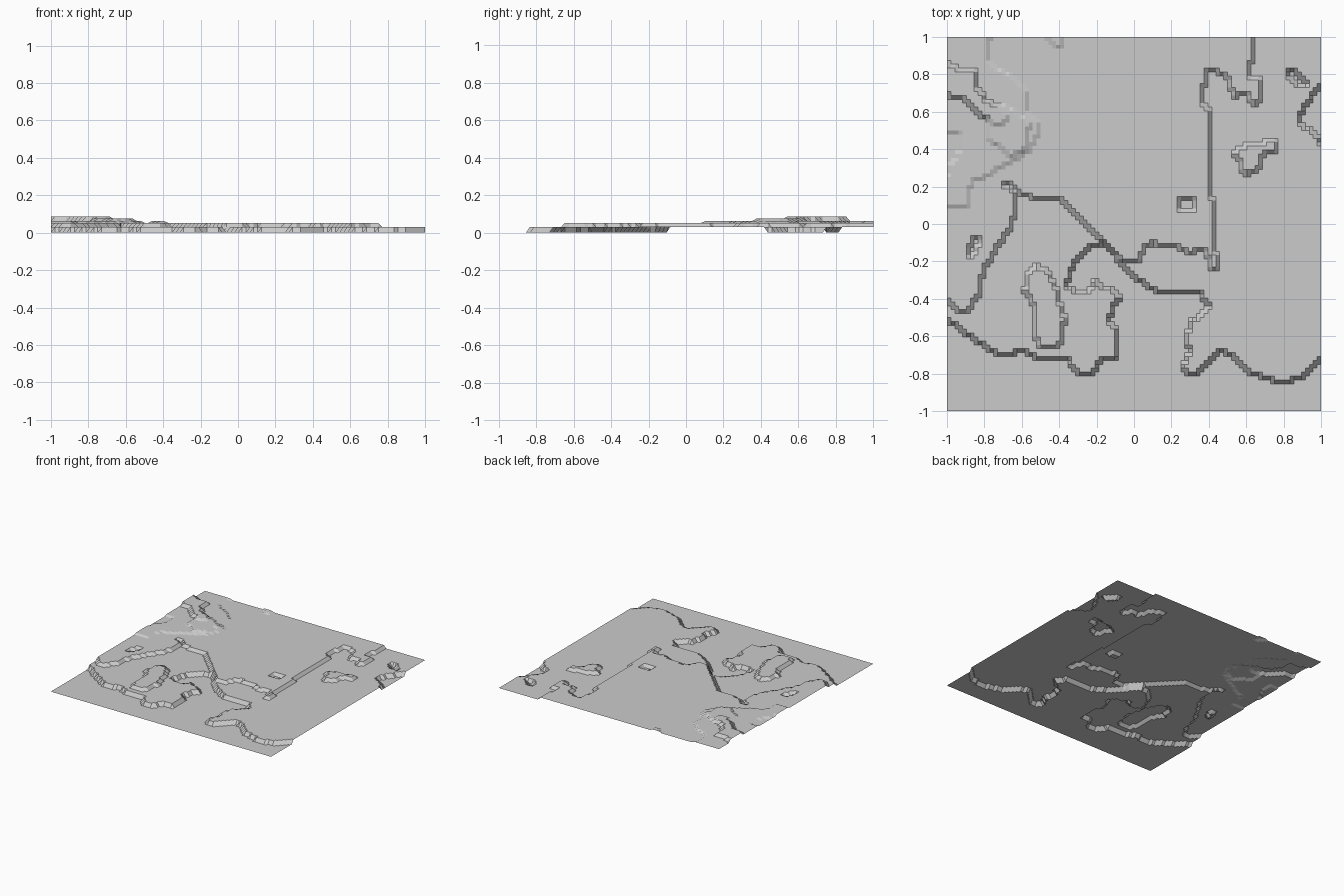
import bpy, bmesh

N = 96  # grid cells per side

# Plateau outlines (x, y), painted in order: later ones override earlier ones
lower_shelf = [(-1.1, -.46), (-1, -.51), (-.85, -.62), (-.72, -.7), (-.58, -.68), (-.52, -.71),
               (-.37, -.71), (-.29, -.8), (-.22, -.8), (-.18, -.73), (-.1, -.72), (-.1, -.55),
               (-.13, -.52), (-.12, -.44), (-.07, -.4), (-.11, -.35), (-.17, -.34), (-.2, -.3),
               (-.24, -.36), (-.37, -.35), (-.33, -.22), (-.25, -.13), (-.17, -.1), (-.1, -.17),
               (-.03, -.26), (.12, -.36), (.36, -.37), (.4, -.44), (.3, -.53), (.28, -.62),
               (.3, -.69), (.25, -.78), (.33, -.81), (.46, -.68), (.53, -.7), (.6, -.79),
               (.8, -.85), (.93, -.8), (1, -.71), (1.1, -.7), (1.1, 1.1), (-1.1, 1.1)]
upper_shelf = [(-1.1, -.4), (-1, -.41), (-.93, -.47), (-.89, -.46), (-.82, -.36), (-.81, -.25),
               (-.65, .0), (-.63, .17), (-.69, .21), (-.66, .22), (-.6, .15), (-.4, .13),
               (-.31, .06), (-.16, -.1), (-.07, -.19), (.03, -.2), (.05, -.12), (.1, -.1),
               (.22, -.12), (.3, -.15), (.37, -.13), (.42, -.24), (.46, -.24), (.42, -.1),
               (.43, .1), (.4, .2), (.41, .45), (.4, .6), (.36, .65), (.37, .72),
               (.39, .83), (.43, .82), (.5, .78), (.53, .68), (.61, .7), (.63, .64),
               (.67, .65), (.68, .78), (.62, .79), (.64, 1.1), (-1.1, 1.1)]
hill_base = [(-1.1, .1), (-.89, .1), (-.87, .23), (-.8, .25), (-.65, .34), (-.56, .39),
             (-.5, .5), (-.51, .55), (-.58, .6), (-.58, .72), (-.66, .79), (-.73, .83),
             (-.79, .88), (-.78, .97), (-.71, 1.1), (-1.1, 1.1)]
hill_middle = [(-1.1, .69), (-.92, .69), (-.79, .57), (-.78, .46), (-.66, .36), (-.58, .4),
               (-.57, .5), (-.55, .55), (-.67, .62), (-.8, .66), (-.84, .74), (-.84, .83),
               (-.93, .83), (-1.1, .9)]
hill_top = [(-1.1, .7), (-.92, .68), (-.84, .6), (-.74, .53), (-.68, .55), (-.68, .6),
            (-.79, .66), (-.84, .74), (-.84, .82), (-.93, .83), (-1.1, .9)]
back_notch = [(-.49, 1.1), (-.46, .99), (-.41, .95), (-.38, .96), (-.38, 1.1)]
mound_front = [(-.52, -.22), (-.48, -.24), (-.42, -.32), (-.4, -.42), (-.37, -.5), (-.4, -.65),
               (-.5, -.66), (-.54, -.58), (-.54, -.42), (-.59, -.36), (-.56, -.26)]
mound_right = [(.53, .38), (.56, .41), (.65, .43), (.75, .45), (.76, .39), (.69, .37),
               (.67, .3), (.59, .26), (.57, .33)]
pit_left = [(-.89, -.17), (-.86, -.08), (-.82, -.06), (-.83, -.1), (-.86, -.17)]
pit_square = [(.23, .07), (.23, .14), (.32, .14), (.32, .07)]
pit_edge_left = [(-1.1, .48), (-.93, .48), (-.92, .4), (-.97, .34), (-1, .25), (-1.1, .25)]
pit_back = [(.81, .83), (.84, .83), (.92, .75), (.88, .74), (.83, .78)]
pit_edge_right = [(1.1, .73), (.99, .73), (.9, .61), (.88, .54), (.95, .5), (1, .43), (1.1, .43)]

LAYERS = [(lower_shelf, .03), (upper_shelf, .053), (hill_base, .063), (back_notch, .063),
          (hill_middle, .075), (hill_top, .087), (mound_front, .053), (mound_right, .053),
          (pit_left, .03), (pit_square, .03), (pit_edge_left, .053), (pit_back, 0),
          (pit_edge_right, 0)]


def inside(x, y, poly):
    hit = False
    for (ax, ay), (bx, by) in zip(poly, poly[1:] + poly[:1]):
        if (ay > y) != (by > y) and x < ax + (y - ay) / (by - ay) * (bx - ax):
            hit = not hit
    return hit


def height(x, y):
    z = 0
    for poly, level in LAYERS:
        if inside(x, y, poly):
            z = level
    return z


# Terraced ground sheet: flat plateaus with one-cell-wide steps
bm = bmesh.new()
bmesh.ops.create_grid(bm, x_segments=N, y_segments=N, size=1)
for v in bm.verts:
    v.co.z = height(v.co.x + 1e-4, v.co.y + 1e-4)
mesh = bpy.data.meshes.new("terraced_ground")
bm.to_mesh(mesh)
bm.free()
bpy.context.collection.objects.link(bpy.data.objects.new("terraced_ground", mesh))
